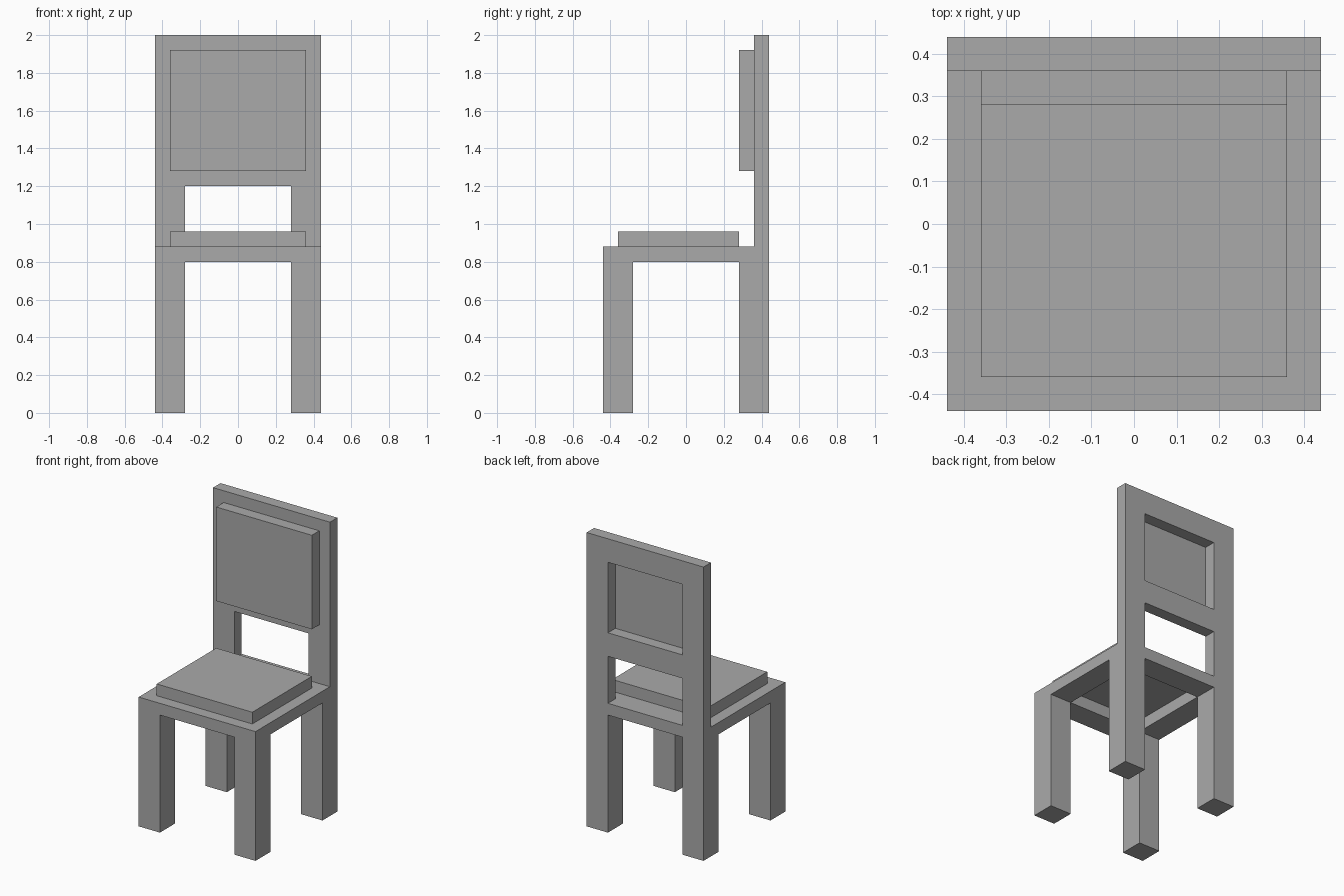
import bpy
import bmesh
from mathutils import Vector

cube = bpy.data.objects.get("Cube")
if cube:
    bpy.data.objects.remove(cube, do_unlink=True)

# Single plain grey for every part
grey = bpy.data.materials.new("plain_grey")
grey.use_nodes = True
COLOUR = (0.4, 0.4, 0.4, 1)
grey.diffuse_color = COLOUR
grey.node_tree.nodes["Principled BSDF"].inputs["Base Color"].default_value = COLOUR

# Shared dimensions
OUT, IN, PAD = 0.44, 0.28, 0.36     # outer edge, inner edge, cushion edge
SEAT_LOW, SEAT_TOP, TOP = 0.80, 0.88, 2.0


def finish(bm, name):
    bmesh.ops.recalc_face_normals(bm, faces=bm.faces)
    mesh = bpy.data.meshes.new(name)
    bm.to_mesh(mesh)
    bm.free()
    mesh.materials.append(grey)
    obj = bpy.data.objects.new(name, mesh)
    bpy.context.collection.objects.link(obj)
    return obj


def box(name, x, y, z):
    """Box spanning the given (low, high) range on each axis."""
    bm = bmesh.new()
    bmesh.ops.create_cube(bm, size=1)
    for v in bm.verts:
        v.co = Vector(r[0] if c < 0 else r[1] for c, r in zip(v.co, (x, y, z)))
    return finish(bm, name)


def side_profile(name, points, x):
    """Extrude a (y, z) outline across the x range."""
    bm = bmesh.new()
    face = bm.faces.new([bm.verts.new((x[0], y, z)) for y, z in points])
    out = bmesh.ops.extrude_face_region(bm, geom=[face])
    moved = [v for v in out["geom"] if isinstance(v, bmesh.types.BMVert)]
    bmesh.ops.translate(bm, verts=moved, vec=(x[1] - x[0], 0, 0))
    return finish(bm, name)


# Legs and side rails; the back legs step in and run up as posts
post = [(IN, 0), (OUT, 0), (OUT, TOP), (PAD, TOP), (PAD, SEAT_TOP), (IN, SEAT_TOP)]
for side, x in (("left", (IN, OUT)), ("right", (-OUT, -IN))):
    box(f"front_leg_{side}", x, (-OUT, -IN), (0, SEAT_TOP))
    box(f"seat_rail_{side}", x, (-IN, IN), (SEAT_LOW, SEAT_TOP))
    side_profile(f"back_leg_{side}", post, x)

# Front and back seat rails
for name, y in (("front", (-OUT, -IN)), ("back", (IN, OUT))):
    box(f"seat_rail_{name}", (-IN, IN), y, (SEAT_LOW, SEAT_TOP))

# Backrest cross rails
box("backrest_rail_lower", (-IN, IN), (PAD, OUT), (1.20, 1.36))
box("backrest_rail_upper", (-IN, IN), (PAD, OUT), (1.84, TOP))

# Cushions
box("seat_cushion", (-PAD, PAD), (-PAD, IN), (SEAT_TOP, 0.96))
box("backrest_cushion", (-PAD, PAD), (IN, PAD), (1.28, 1.92))
